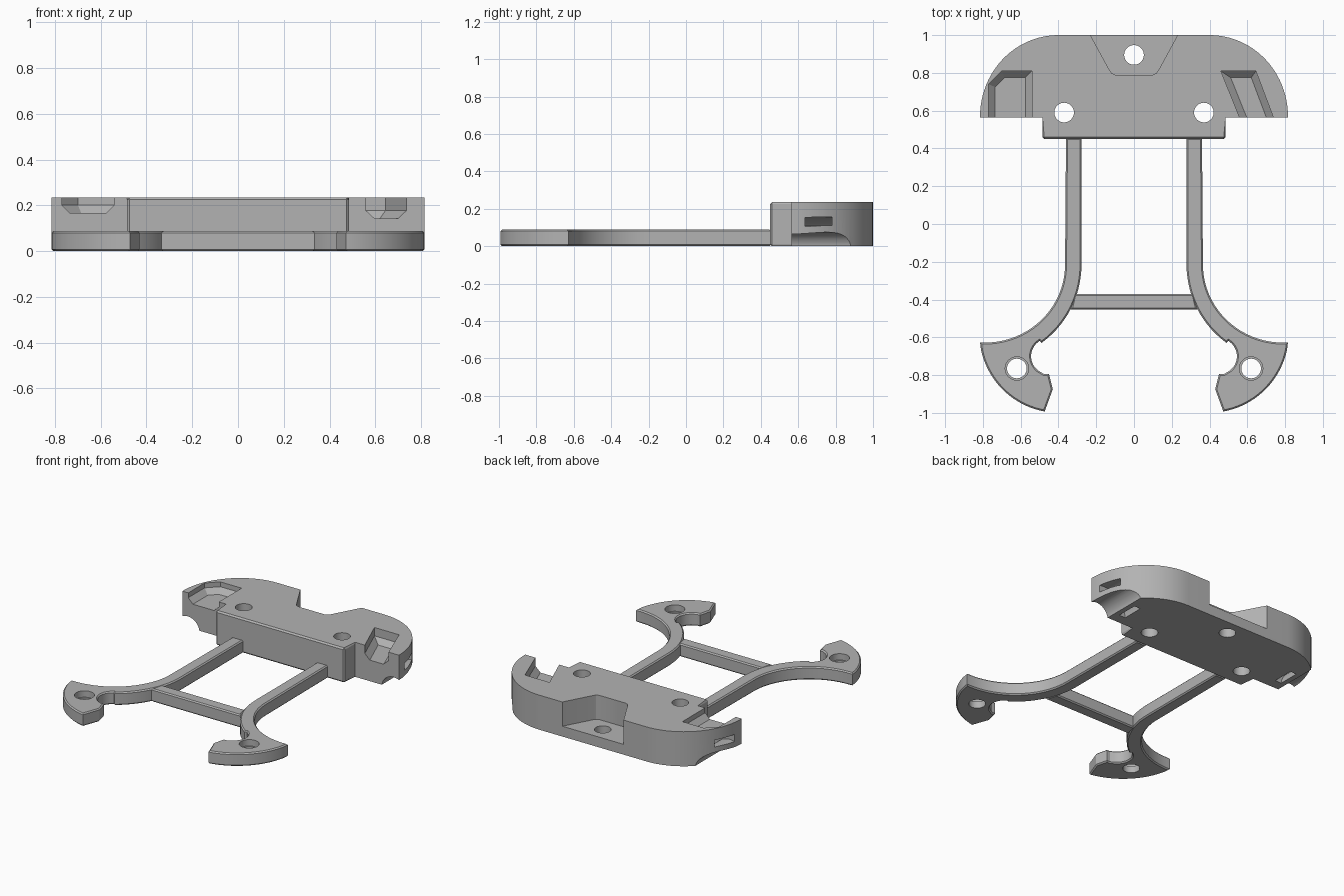
import bpy, bmesh, math

if "Cube" in bpy.data.objects:
    bpy.data.objects.remove(bpy.data.objects["Cube"])

grey = bpy.data.materials.new("plain_grey")
grey.diffuse_color = (0.45, 0.45, 0.45, 1)
grey.use_nodes = True
grey.node_tree.nodes["Principled BSDF"].inputs["Base Color"].default_value = grey.diffuse_color


def arc(cx, cy, rx, ry, a0, a1, n):
    """Points on an elliptical arc, angles in degrees."""
    pts = []
    for i in range(n + 1):
        a = math.radians(a0 + (a1 - a0) * i / n)
        pts.append((cx + rx * math.cos(a), cy + ry * math.sin(a)))
    return pts


def prism(name, pts, z0, z1, bevel=0.0, pick=None):
    """Extrude an outline upwards; bevel the edges chosen by pick."""
    bm = bmesh.new()
    face = bm.faces.new([bm.verts.new((x, y, z0)) for x, y in pts])
    ext = bmesh.ops.extrude_face_region(bm, geom=[face])
    for v in ext["geom"]:
        if isinstance(v, bmesh.types.BMVert):
            v.co.z = z1
    bmesh.ops.recalc_face_normals(bm, faces=bm.faces)
    if bevel:
        edges = [e for e in bm.edges if pick(*[v.co for v in e.verts])]
        bmesh.ops.bevel(bm, geom=edges, offset=bevel, segments=1,
                        profile=0.5, affect='EDGES')
    me = bpy.data.meshes.new(name)
    bm.to_mesh(me)
    bm.free()
    me.materials.append(grey)
    ob = bpy.data.objects.new(name, me)
    bpy.context.collection.objects.link(ob)
    return ob


def cut(ob, cutter):
    """Subtract the cutter and remove it."""
    bpy.context.view_layer.update()
    mod = ob.modifiers.new("cut", 'BOOLEAN')
    mod.operation, mod.solver, mod.object = 'DIFFERENCE', 'EXACT', cutter
    bpy.context.view_layer.objects.active = ob
    bpy.ops.object.modifier_apply(modifier=mod.name)
    bpy.data.objects.remove(cutter)


def cut_hole(ob, x, y, r, z0=-0.1, z1=0.4):
    cut(ob, prism("hole", arc(x, y, r, r, 0, 350, 35), z0, z1))


def along_y(pts, y0, y1):
    """Cutter with an x-z outline, running from y0 to y1."""
    ob = prism("channel", pts, y0, y1)
    for v in ob.data.vertices:
        x, z, y = v.co
        v.co = (x, y, z)
    ob.data.flip_normals()
    return ob


def smooth(ob):
    bpy.ops.object.select_all(action='DESELECT')
    ob.select_set(True)
    bpy.context.view_layer.objects.active = ob
    bpy.ops.object.shade_smooth_by_angle(angle=math.radians(25))


def horizontal(a, b):
    return abs(a.z - b.z) < 1e-5


def block_edge(a, b):
    return min(a.y, b.y) < 0.5


def floor_edge(a, b):
    return max(a.z, b.z) < 0.2


# Rounded rear body with a chamfered block at its front
right = [(0.485, 0.45), (0.485, 0.565), (0.815, 0.565)]
right += arc(0.40, 0.57, 0.415, 0.43, 0, 90, 24)[1:]
body = prism("rear_body", right + [(-x, y) for x, y in reversed(right)],
             0, 0.235, 0.01, block_edge)

# Rear notch and three screw holes
notch = [(0.258, 1.05), (0.13, 0.815), (0.118, 0.798), (0.10, 0.79)]
cut(body, prism("notch", notch + [(-x, y) for x, y in reversed(notch)], 0.07, 0.4))
for hx, hy in ((0, 0.895), (-0.37, 0.59), (0.37, 0.59)):
    cut_hole(body, hx, hy, 0.052)

# Open-fronted pockets with sloping floor edges
cut(body, prism("left_pocket", [(-0.77, 0.5), (-0.54, 0.5), (-0.54, 0.81),
                                (-0.70, 0.81), (-0.77, 0.74)],
                0.167, 0.4, 0.035, floor_edge))
cut(body, prism("right_pocket", [(0.585, 0.5), (0.762, 0.5), (0.645, 0.81), (0.46, 0.81)],
                0.143, 0.4, 0.035, floor_edge))

# Rounded grooves under the outer sides, with curved strap channels around them
for s in (-1, 1):
    cx, cz = 0.775, -0.015
    groove = arc(cx, cz, 0.09, 0.09, 0, 350, 35)
    strap = arc(cx, cz, 0.172, 0.172, 40, 200, 24) + arc(cx, cz, 0.125, 0.125, 200, 40, 24)
    for pts, y0, y1 in ((groove, 0.4, 1.1), (strap, 0.635, 0.78)):
        cutter = along_y([(s * x, z) for x, z in pts], y0, y1)
        bm = bmesh.new()
        bm.from_mesh(cutter.data)
        bmesh.ops.recalc_face_normals(bm, faces=bm.faces)
        bm.to_mesh(cutter.data)
        bm.free()
        cut(body, cutter)
smooth(body)

# Side rails curving out into hooked feet
outline = [(0.36, 0.455)]
outline += arc(0.79, -0.215, 0.425, 0.413, 180, 270, 20)
outline += [(0.815, -0.628)]
outline += arc(0.40, -0.575, 0.42, 0.424, -9, -80, 20)[1:]
outline += [(0.43, -0.875), (0.45, -0.795), (0.475, -0.795)]
outline += arc(0.45, -0.70, 0.095, 0.095, -65, 58, 10)
outline += arc(0.79, -0.215, 0.512, 0.512, 234, 180, 14)
outline += [(0.278, 0.455)]
for side, s in (("left", -1), ("right", 1)):
    leg = prism(side + "_rail_and_foot", [(s * x, y) for x, y in outline],
                0, 0.088, 0.008, horizontal)
    cut_hole(leg, s * 0.62, -0.765, 0.052)
    cut_hole(leg, s * 0.62, -0.765, 0.062, 0.045)
    smooth(leg)

# Cross bar between the rails
prism("cross_bar", [(-0.335, -0.452), (0.335, -0.452), (0.315, -0.37), (-0.315, -0.37)],
      0, 0.088, 0.008, horizontal)
